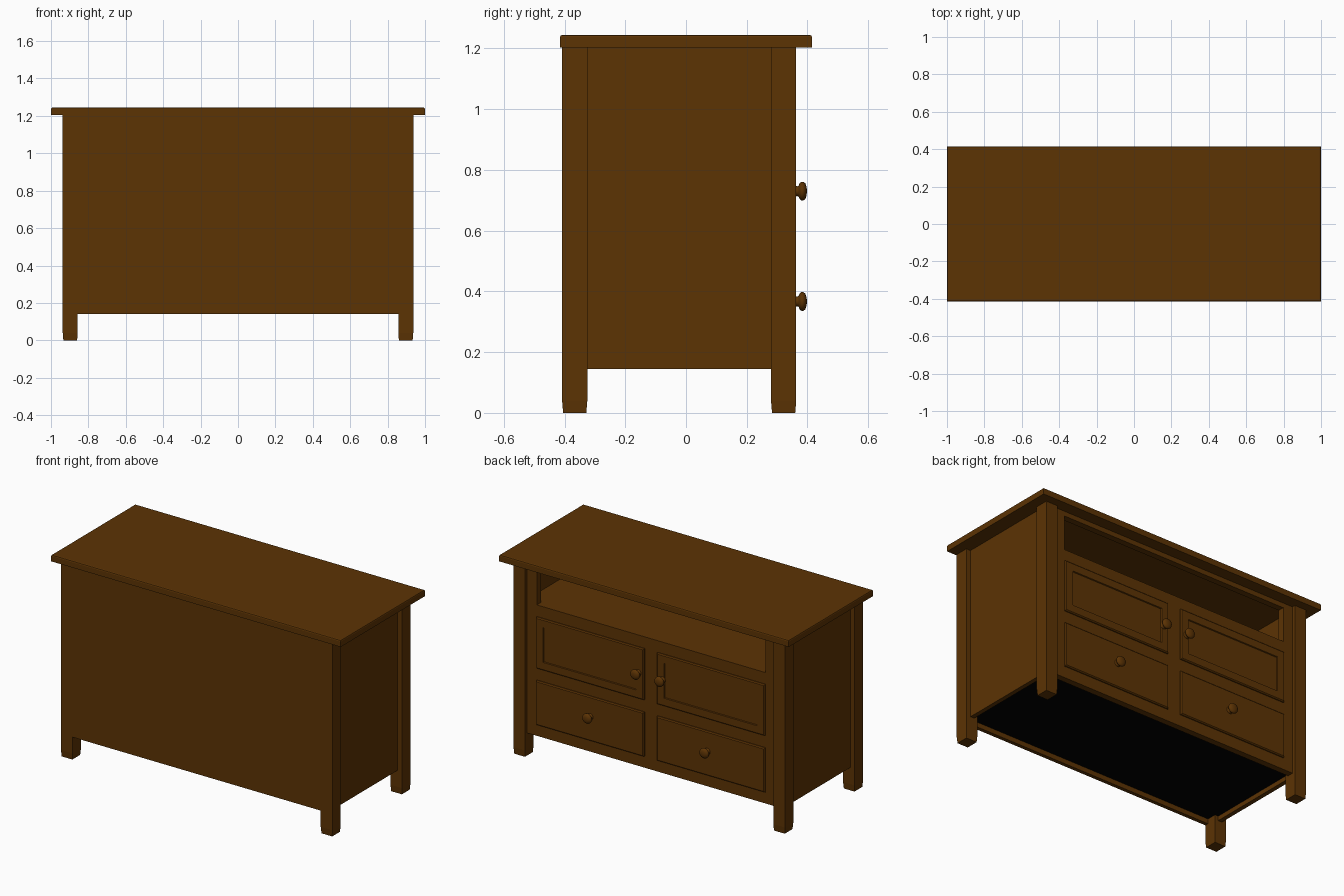
import bpy, bmesh, math
from mathutils import Matrix

if "Cube" in bpy.data.objects:
    bpy.data.objects.remove(bpy.data.objects["Cube"])


def material(name, rgb):
    m = bpy.data.materials.new(name)
    m.diffuse_color = (*rgb, 1)
    m.use_nodes = True
    m.node_tree.nodes["Principled BSDF"].inputs["Base Color"].default_value = m.diffuse_color
    return m


BROWN = material("dark brown wood", (0.107, 0.033, 0.0012))
BLACK = material("black underside", (0.0, 0.0, 0.0))


def finish(bm, name, mat):
    bmesh.ops.recalc_face_normals(bm, faces=bm.faces)
    me = bpy.data.meshes.new(name)
    bm.to_mesh(me)
    bm.free()
    me.materials.append(mat)
    ob = bpy.data.objects.new(name, me)
    bpy.context.collection.objects.link(ob)
    return ob


def box_bm(x0, x1, y0, y1, z0, z1):
    bm = bmesh.new()
    bmesh.ops.create_cube(bm, size=1)
    for v in bm.verts:
        v.co = ((x0 + x1) / 2 + v.co.x * (x1 - x0),
                (y0 + y1) / 2 + v.co.y * (y1 - y0),
                (z0 + z1) / 2 + v.co.z * (z1 - z0))
    return bm


def box(name, x0, x1, y0, y1, z0, z1, mat=BROWN):
    return finish(box_bm(x0, x1, y0, y1, z0, z1), name, mat)


def bevel_side(bm, test, width, segments=1):
    """Bevel the edges whose two ends both pass the test."""
    edges = [e for e in bm.edges if all(test(v.co) for v in e.verts)]
    bmesh.ops.bevel(bm, geom=edges, offset=width, segments=segments,
                    affect='EDGES', profile=0.5)


# Table top with softened upper edge
bm = box_bm(-1, 1, -0.415, 0.415, 1.204, 1.245)
bevel_side(bm, lambda c: c.z > 1.24, 0.008, 2)
finish(bm, "top_board", BROWN)

# Four corner legs with slightly tapered feet
for sx in (-1, 1):
    side = "right" if sx > 0 else "left"
    xa, xb = sorted((sx * 0.857, sx * 0.937))
    for label, ya, yb in (("front", -0.408, -0.325), ("back", 0.28, 0.363)):
        box(f"{label}_{side}_leg", xa, xb, ya, yb, 0.04, 1.204)
        bm = box_bm(xa, xb, ya, yb, 0, 0.04)
        cx, cy = (xa + xb) / 2, (ya + yb) / 2
        for v in bm.verts:
            if v.co.z < 0.01:
                v.co.x = cx + (v.co.x - cx) * 0.92
                v.co.y = cy + (v.co.y - cy) * 0.92
        finish(bm, f"{label}_{side}_foot", BROWN)
    # Recessed side panel
    xa, xb = sorted((sx * 0.88, sx * 0.907))
    box(f"{side}_side_panel", xa, xb, -0.33, 0.29, 0.144, 1.204)

# Plain panel flush with the legs, shelf and dark underside
box("front_panel", -0.857, 0.857, -0.408, -0.385, 0.142, 1.204)
box("open_shelf", -0.88, 0.88, -0.385, 0.32, 0.935, 0.96)
box("underside", -0.88, 0.88, -0.385, 0.31, 0.172, 0.19, BLACK)

# Face frame around the doors, drawers and open shelf
F0, F1 = 0.303, 0.342
for sx in (-1, 1):
    xa, xb = sorted((sx * 0.79, sx * 0.86))
    box("frame_stile", xa, xb, F0, F1, 0.143, 1.204)
box("frame_centre_stile", -0.045, 0.045, F0, F1, 0.215, 0.888)
for name, za, zb in (("bottom", 0.143, 0.215), ("middle", 0.492, 0.568),
                     ("shelf", 0.888, 0.96), ("top", 1.174, 1.204)):
    if name == "middle":
        for xa, xb in ((-0.79, -0.045), (0.045, 0.79)):
            box("frame_middle_rail", xa, xb, F0, F1, za, zb)
    else:
        box(f"frame_{name}_rail", -0.79, 0.79, F0, F1, za, zb)


def front_board(name, x0, x1, z0, z1, inset=0):
    """Bevelled board; a positive inset sinks a panel into its face."""
    bm = box_bm(x0, x1, 0.318, 0.354, z0, z1)
    bevel_side(bm, lambda c: c.y > 0.35, 0.006)
    if inset:
        face = max(bm.faces, key=lambda f: f.calc_center_median().y)
        bmesh.ops.inset_region(bm, faces=[face], thickness=inset)
        bmesh.ops.inset_region(bm, faces=[face], thickness=0.004)
        for v in face.verts:
            v.co.y -= 0.006
    finish(bm, name, BROWN)


def knob(name, x, z):
    """Turned knob: radius / distance profile spun about the y axis."""
    prof = [(0.022, 0), (0.018, 0.008), (0.016, 0.014), (0.018, 0.019),
            (0.026, 0.022), (0.031, 0.028), (0.031, 0.034), (0.026, 0.041),
            (0.014, 0.045), (0, 0.0465)]
    bm = bmesh.new()
    vs = [bm.verts.new((r, d, 0)) for r, d in prof]
    es = [bm.edges.new(p) for p in zip(vs, vs[1:])]
    bmesh.ops.spin(bm, geom=vs + es, cent=(0, 0, 0), axis=(0, 1, 0),
                   angle=math.tau, steps=24)
    bmesh.ops.remove_doubles(bm, verts=bm.verts, dist=1e-5)
    bmesh.ops.transform(bm, matrix=Matrix.Translation((x, 0.352, z)),
                        verts=bm.verts)
    for f in bm.faces:
        f.smooth = True
    finish(bm, name, BROWN)


# Doors, drawers and their knobs
for sx in (-1, 1):
    side = "right" if sx > 0 else "left"
    xa, xb = sorted((sx * 0.045, sx * 0.79))
    front_board(f"{side}_door", xa, xb, 0.568, 0.888, 0.064)
    front_board(f"{side}_drawer", xa, xb, 0.215, 0.492)
    knob(f"{side}_door_knob", sx * 0.083, 0.73)
knob("right_drawer_knob", 0.415, 0.367)
knob("left_drawer_knob", -0.394, 0.367)
